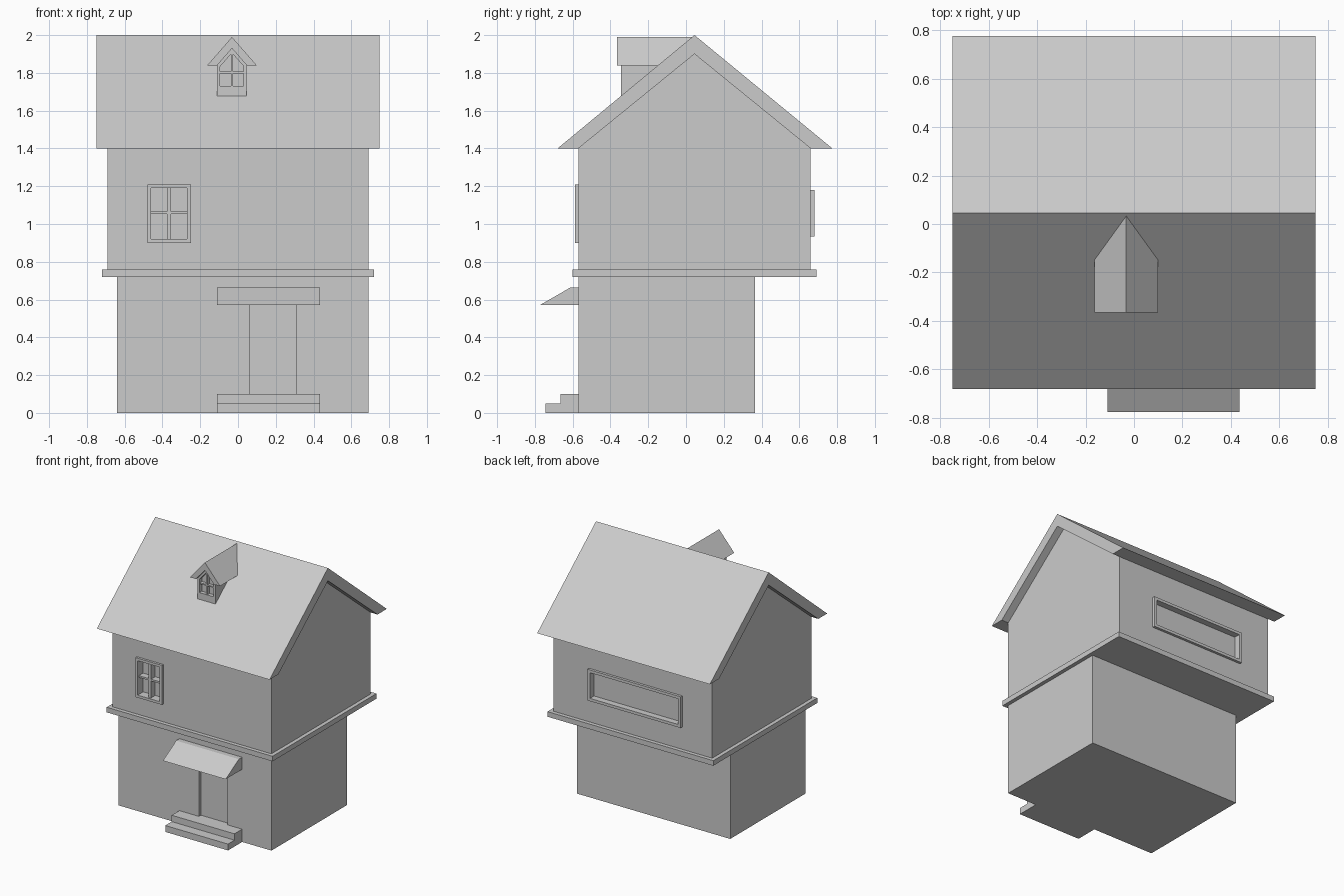
import bpy, bmesh

if "Cube" in bpy.data.objects:
    bpy.data.objects.remove(bpy.data.objects["Cube"])


def prism(name, pts, a, b, axis='X', back=None):
    """Extrude a closed profile: (y, z) points along X or (x, z) points along Y.
    back(z) optionally gives the far end of a Y prism for each height."""
    bm = bmesh.new()
    rings = []
    for i, d in enumerate((a, b)):
        ring = []
        for p, z in pts:
            e = back(z) if (i and back) else d
            ring.append(bm.verts.new((e, p, z) if axis == 'X' else (p, e, z)))
        rings.append(ring)
    bm.faces.new(rings[0])
    bm.faces.new(rings[1][::-1])
    n = len(pts)
    for i in range(n):
        j = (i + 1) % n
        bm.faces.new((rings[0][i], rings[1][i], rings[1][j], rings[0][j]))
    bmesh.ops.recalc_face_normals(bm, faces=bm.faces)
    me = bpy.data.meshes.new(name)
    bm.to_mesh(me)
    bm.free()
    ob = bpy.data.objects.new(name, me)
    bpy.context.collection.objects.link(ob)
    return ob


def box(name, x0, x1, y0, y1, z0, z1):
    return prism(name, [(y0, z0), (y1, z0), (y1, z1), (y0, z1)], x0, x1)


def cut(target, cutter):
    """Subtract the cutter, then discard it."""
    m = target.modifiers.new("recess", 'BOOLEAN')
    m.operation, m.solver, m.object = 'DIFFERENCE', 'EXACT', cutter
    bpy.context.view_layer.objects.active = target
    bpy.ops.object.modifier_apply(modifier=m.name)
    bpy.data.objects.remove(cutter)


def frame(name, x0, x1, y0, y1, z0, z1, w):
    """Rectangular window surround of bar width w."""
    box(name + "_bottom", x0, x1, y0, y1, z0, z0 + w)
    box(name + "_top", x0, x1, y0, y1, z1 - w, z1)
    box(name + "_left", x0, x0 + w, y0, y1, z0 + w, z1 - w)
    box(name + "_right", x1 - w, x1, y0, y1, z0 + w, z1 - w)


# Ground floor with recessed door
lower = box("lower_storey", -0.64, 0.69, -0.57, 0.365, 0, 0.72)
cut(lower, box("door_cutter", 0.06, 0.31, -0.7, -0.545, 0.1, 0.57))

# Ledge between floors
box("floor_ledge", -0.72, 0.72, -0.60, 0.69, 0.72, 0.76)

# Upper floor with gables and window recesses
upper = prism("upper_storey", [(-0.57, 0.76), (0.66, 0.76), (0.66, 1.4),
                               (0.045, 1.9), (-0.57, 1.4)], -0.69, 0.69)
cut(upper, box("front_cutter", -0.47, -0.26, -0.7, -0.52, 0.915, 1.2))
cut(upper, box("back_cutter", -0.42, 0.37, 0.63, 0.8, 0.945, 1.17))

# Main roof
prism("roof", [(-0.68, 1.4), (0.045, 2.0), (0.775, 1.4), (0.66, 1.4),
               (0.045, 1.9), (-0.57, 1.4)], -0.75, 0.75)

# Front window
frame("front_window_frame", -0.48, -0.25, -0.588, -0.52, 0.9, 1.21, 0.02)
box("front_window_mullion", -0.375, -0.355, -0.575, -0.52, 0.92, 1.19)
box("front_window_crossbar", -0.46, -0.27, -0.572, -0.52, 1.053, 1.067)

# Back window
frame("back_window_frame", -0.43, 0.38, 0.63, 0.68, 0.935, 1.18, 0.022)

# Door canopy
prism("door_canopy", [(-0.57, 0.57), (-0.775, 0.57), (-0.61, 0.665),
                      (-0.57, 0.665)], -0.11, 0.435)

# Front steps
prism("front_steps", [(-0.57, 0), (-0.745, 0), (-0.745, 0.05), (-0.665, 0.05),
                      (-0.665, 0.1), (-0.57, 0.1)], -0.11, 0.435)


# Dormer, its far end fitted to the roof slope
def slope(z):
    return 0.045 - (2 - z) * 0.725 / 0.6 + 0.015


cx = -0.032
dormer = prism("dormer", [(cx - 0.078, 1.675), (cx + 0.078, 1.675), (cx + 0.078, 1.84),
                          (cx, 1.93), (cx - 0.078, 1.84)], -0.345, 0, 'Y', slope)
cut(dormer, prism("dormer_cutter", [(cx - 0.062, 1.73), (cx + 0.062, 1.73),
                                    (cx + 0.062, 1.835), (cx, 1.905),
                                    (cx - 0.062, 1.835)], -0.4, -0.315, 'Y'))
prism("dormer_roof", [(cx - 0.131, 1.84), (cx, 1.99), (cx + 0.131, 1.84),
                      (cx + 0.078, 1.84), (cx, 1.93), (cx - 0.078, 1.84)],
      -0.365, 0, 'Y', slope)
box("dormer_mullion", cx - 0.006, cx + 0.006, -0.342, -0.31, 1.725, 1.905)
box("dormer_crossbar", cx - 0.065, cx + 0.065, -0.34, -0.31, 1.797, 1.807)
